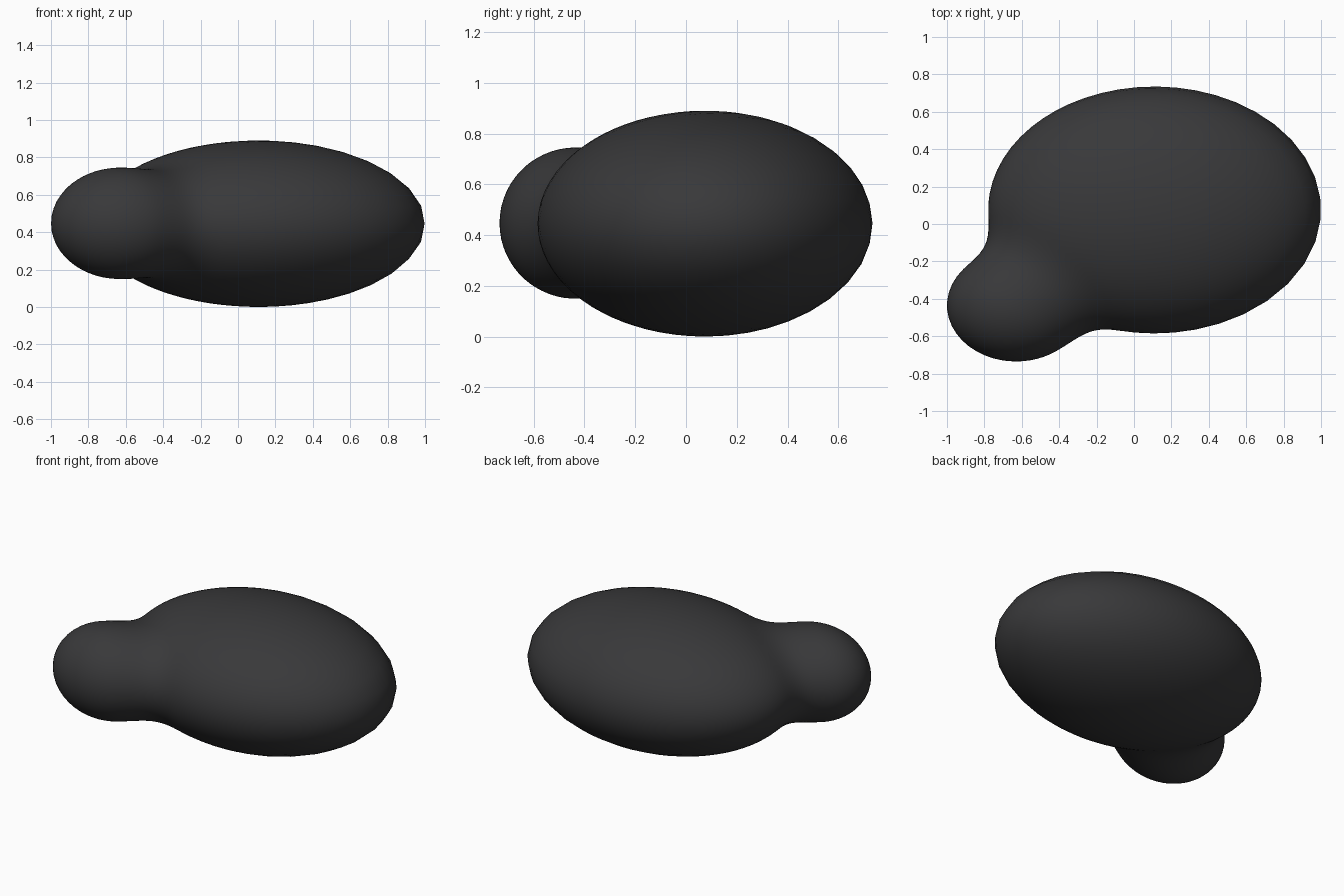
import bpy, bmesh
from mathutils import Vector

if "Cube" in bpy.data.objects:
    bpy.data.objects.remove(bpy.data.objects["Cube"])

# Two blended ellipsoids: (centre, radii)
BODY = (Vector((0.11, 0.075, 0.445)), Vector((0.89, 0.66, 0.445)))
HEAD = (Vector((-0.63, -0.435, 0.447)), Vector((0.37, 0.30, 0.298)))
BLEND = 0.2


def distance(p, part):
    """Approximate signed distance to an ellipsoid."""
    c, r = part
    a = Vector([(p[i] - c[i]) / r[i] for i in range(3)])
    g = Vector([a[i] / r[i] for i in range(3)])
    return a.length * (a.length - 1) / max(g.length, 1e-6)


def inside(p):
    a, b = distance(p, BODY), distance(p, HEAD)
    h = max(BLEND - abs(a - b), 0) / BLEND
    return min(a, b) - h * h * BLEND / 4 < 0


# Single skin: push a sphere out from a point inside both ellipsoids
core = Vector((-0.42, -0.32, 0.446))
bm = bmesh.new()
bmesh.ops.create_icosphere(bm, subdivisions=5, radius=1)
for v in bm.verts:
    ray = v.co.normalized()
    lo, hi = 0.0, 2.5
    for _ in range(30):
        mid = (lo + hi) / 2
        if inside(core + ray * mid):
            lo = mid
        else:
            hi = mid
    v.co = core + ray * lo
for f in bm.faces:
    f.smooth = True

mesh = bpy.data.meshes.new("blob_body")
bm.to_mesh(mesh)
bm.free()
obj = bpy.data.objects.new("blob_body", mesh)
bpy.context.collection.objects.link(obj)

# Dark charcoal colour
mat = bpy.data.materials.new("charcoal")
mat.diffuse_color = (0.04, 0.04, 0.042, 1)
mat.use_nodes = True
mat.node_tree.nodes["Principled BSDF"].inputs["Base Color"].default_value = mat.diffuse_color
mesh.materials.append(mat)
